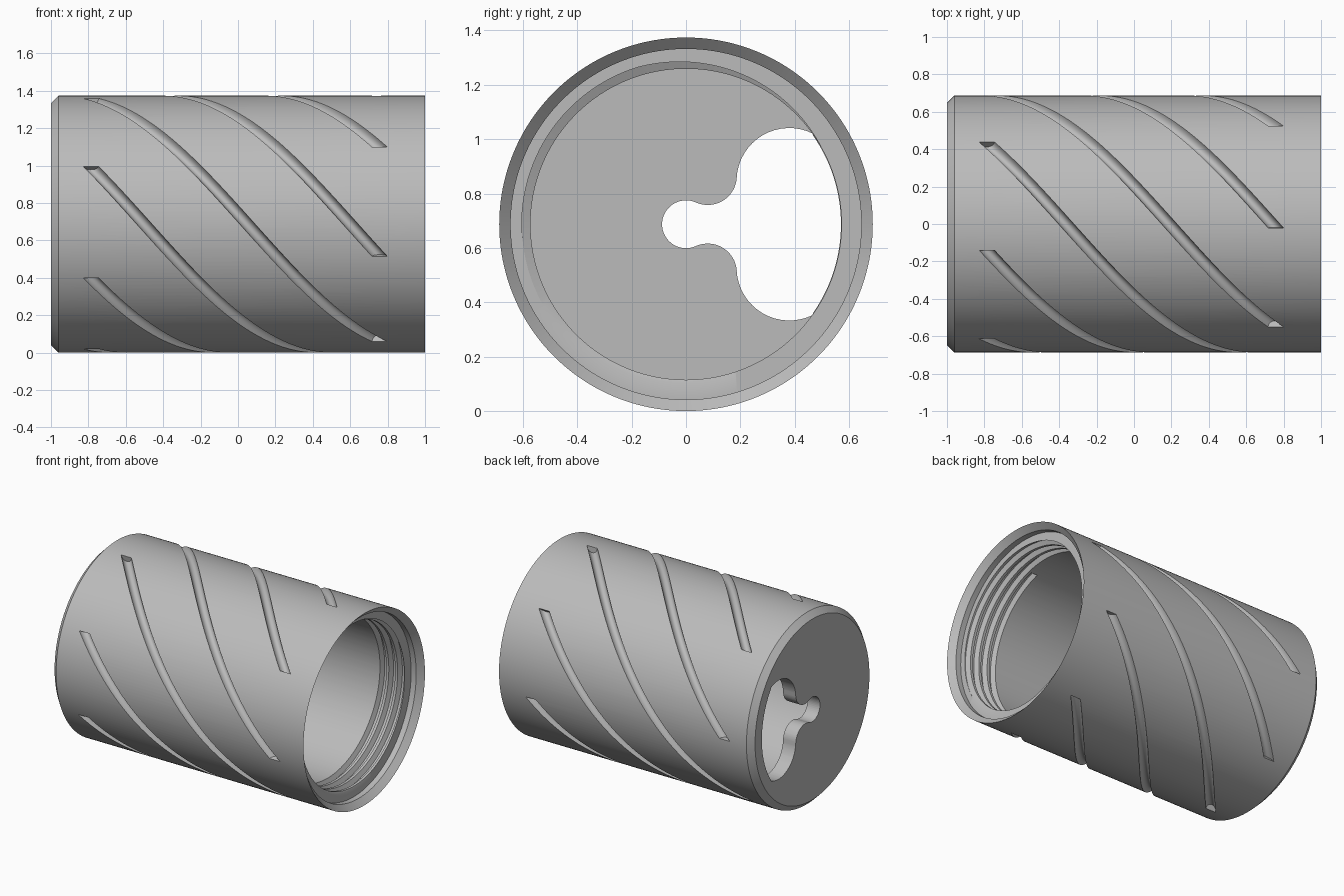
import bpy, bmesh
from math import sin, cos, pi, radians, degrees, atan2

R = 0.687            # outer radius, also the height of the axis
BORE = 0.572
STEPS = 192

if "Cube" in bpy.data.objects:
    bpy.data.objects.remove(bpy.data.objects["Cube"], do_unlink=True)

grey = bpy.data.materials.new("plain_grey")
grey.use_nodes = True
grey.diffuse_color = (0.5, 0.5, 0.5, 1)
grey.node_tree.nodes["Principled BSDF"].inputs["Base Color"].default_value = (0.5, 0.5, 0.5, 1)


def around(x, r, a):
    """Point at radius r and angle a (from the top towards the front) about the axis."""
    return (x, -r * sin(a), R + r * cos(a))


def make(name, bm):
    bmesh.ops.remove_doubles(bm, verts=bm.verts, dist=1e-5)
    bmesh.ops.recalc_face_normals(bm, faces=bm.faces)
    mesh = bpy.data.meshes.new(name)
    bm.to_mesh(mesh)
    bm.free()
    mesh.materials.append(grey)
    obj = bpy.data.objects.new(name, mesh)
    bpy.context.collection.objects.link(obj)
    return obj


def skin(bm, sections, loop_profile, loop_path):
    """Join successive sections with quads, capping the ends of an open path."""
    rows = [[bm.verts.new(p) for p in s] for s in sections]
    n = len(rows[0])
    pairs = list(zip(rows, rows[1:])) + ([(rows[-1], rows[0])] if loop_path else [])
    for a, b in pairs:
        for i in range(n if loop_profile else n - 1):
            j = (i + 1) % n
            bm.faces.new((a[i], a[j], b[j], b[i]))
    if not loop_path:
        bm.faces.new(rows[0])
        bm.faces.new(rows[-1][::-1])


def helix(bm, profile, x0, x1, a0, a1, steps):
    """Sweep an axial (x, r) profile along a helix."""
    sections = []
    for k in range(steps + 1):
        t = k / steps
        x, a = x0 + (x1 - x0) * t, a0 + (a1 - a0) * t
        sections.append([around(x + px, pr, a) for px, pr in profile])
    skin(bm, sections, True, False)


def arc(cx, cy, r, start, end, n=16):
    angles = [radians(start + (end - start) * k / n) for k in range(n + 1)]
    return [(cx + r * cos(a), cy + r * sin(a)) for a in angles]


# Cup body: chamfered closed end, flared open end with a counterbore
cup = [(-1, 0), (-1, R - 0.04), (-0.96, R), (1, R), (0.96, 0.645),
       (0.92, 0.645), (0.92, BORE), (-0.9, BORE), (-0.9, 0)]
bm = bmesh.new()
skin(bm, [[around(x, r, 2 * pi * k / STEPS) for x, r in cup] for k in range(STEPS)], False, True)
body = make("threaded_sleeve", bm)

# Seven round-bottomed spiral grooves
bm = bmesh.new()
round_profile = arc(0, R, 0.041, 0, 345, 23)
for k in range(7):
    start = radians(11.8) + k * 2 * pi / 7
    helix(bm, round_profile, -0.787, 0.758, start, start + radians(144.2), 72)
grooves = make("spiral_groove_cutter", bm)

# Internal screw thread
bm = bmesh.new()
tooth = [(-0.031, 0.56), (-0.01, 0.604), (0.01, 0.604), (0.031, 0.56)]
helix(bm, tooth, 0.70, 0.97, 0.3, 0.3 + 2 * pi * 0.27 / 0.07, 480)
thread = make("thread_cutter", bm)

# Keyhole through the closed end
neck = degrees(atan2(0.178, 0.08))
half = arc(0, 0, 0.088, 180, neck)
half += arc(0.08, 0.178, 0.107, 180 + neck, 357)[1:]
half += arc(0.38, 0.16, 0.194, 177, 64)
half += arc(0, 0, 0.57, 35, 0)
outline = half + [(y, -z) for y, z in half[-2:0:-1]]
bm = bmesh.new()
skin(bm, [[(x, y, R + z) for y, z in outline] for x in (-1.1, -0.8)], True, False)
keyhole = make("keyhole_cutter", bm)

# Cut everything out of the body
bpy.context.view_layer.objects.active = body
for cutter in (keyhole, thread, grooves):
    cutter.hide_render = True
    mod = body.modifiers.new(cutter.name, 'BOOLEAN')
    mod.operation = 'DIFFERENCE'
    mod.solver = 'EXACT'
    mod.object = cutter
    bpy.ops.object.modifier_apply(modifier=mod.name)
    bpy.data.objects.remove(cutter, do_unlink=True)

bpy.ops.object.select_all(action='DESELECT')
body.select_set(True)
bpy.ops.object.shade_smooth_by_angle(angle=radians(30))
